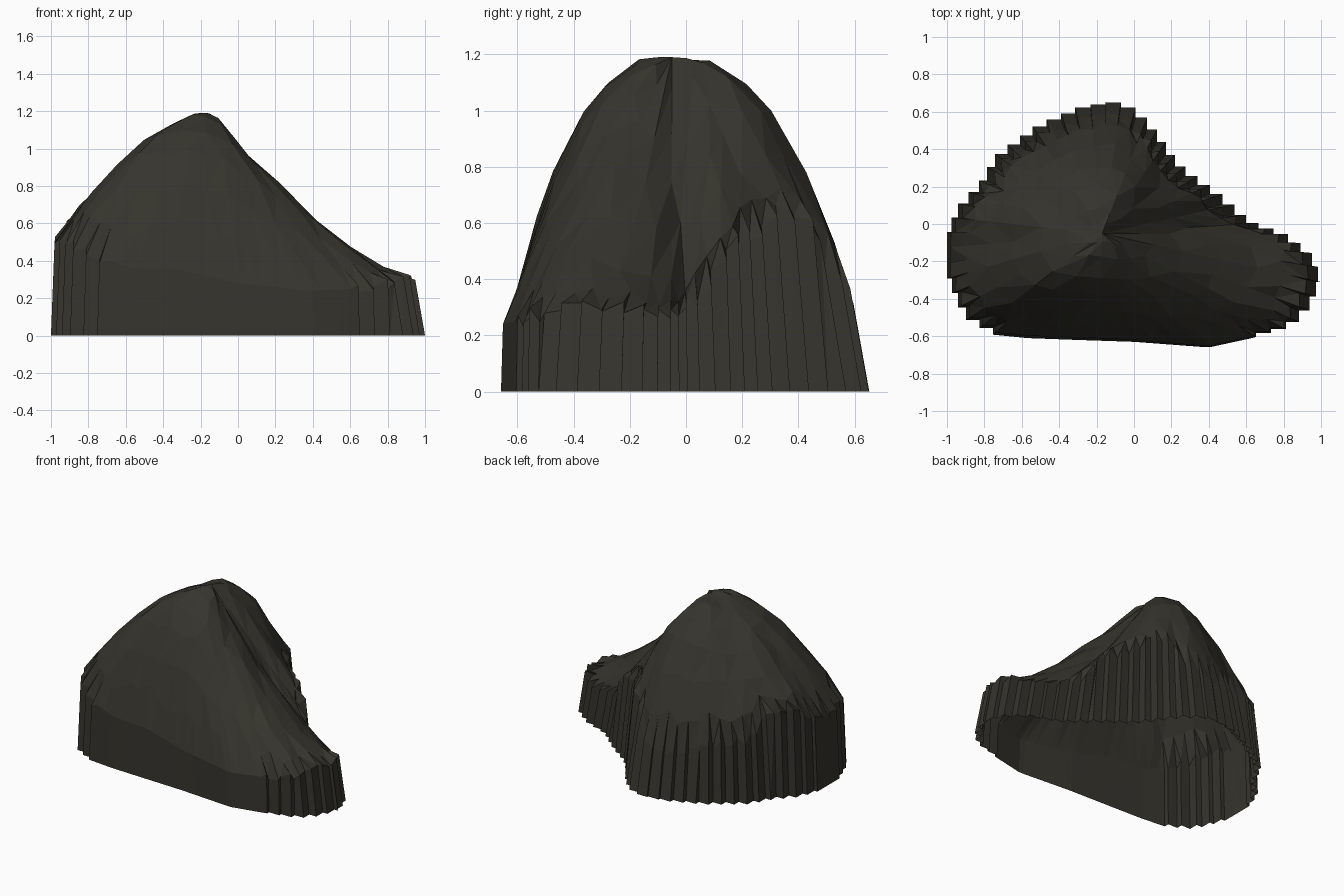
import bpy, bmesh, random
from mathutils import Vector

random.seed(7)
old = bpy.data.objects.get("Cube")
if old:
    bpy.data.objects.remove(old, do_unlink=True)

# Base outline, counter-clockwise: x, y, wall height, dome bulge
OUTLINE = [
    (1.0, -.31, .31, .7), (.97, -.17, .31, .7), (.84, -.06, .29, .72),
    (.63, .02, .31, .85), (.52, .12, .37, 1), (.45, .18, .51, 1.1),
    (.29, .29, .56, 1.35), (.21, .38, .65, 1.7), (.1, .54, .59, 2.3),
    (.02, .62, .42, 2.6), (-.1, .66, .33, 2.6), (-.3, .63, .31, 2.5),
    (-.53, .53, .37, 2.2), (-.75, .37, .43, 1.9), (-.83, .23, .57, 1.7),
    (-.94, .11, .6, 1.65), (-1, -.02, .5, 1.65), (-1, -.3, .48, 1.7),
    (-.92, -.5, .5, 1.9), (-.77, -.59, .42, 2.2), (-.57, -.61, .36, 2.5),
    (-.3, -.62, .35, 2.7), (0, -.63, .28, 2.3), (.4, -.66, .24, 1.5),
    (.63, -.61, .25, 1.2), (.86, -.55, .28, .9), (.95, -.45, .29, .75),
]
PEAK = Vector((-.17, -.05, 1.19))
COLUMNS = 128


def resample(points, count):
    """Evenly spaced samples along a closed outline."""
    pts = [Vector(p) for p in points]
    pairs = list(zip(pts, pts[1:] + pts[:1]))
    lengths = [(b.xy - a.xy).length for a, b in pairs]
    total, result = sum(lengths), []
    for i in range(count):
        d, k = total * i / count, 0
        while d > lengths[k]:
            d -= lengths[k]
            k += 1
        a, b = pairs[k]
        result.append(a.lerp(b, d / lengths[k]))
    return result


def rise(s, bulge):
    """Convex above a bulge of one, concave below it."""
    return 1 - (1 - s) ** bulge if bulge > 1 else s ** (1 / bulge)


def wall_slope(x, y):
    """How far the wall leans in per unit of height."""
    if x < -.85 or y < -.53:
        return .04
    return .18 if x > .5 or y > .55 else .1


def bridge(bm, outer, inner):
    """Join two rings; the inner one may have half as many points."""
    n, m = len(outer), len(inner)
    for j in range(m):
        a, b = inner[j], inner[(j + 1) % m]
        if n == m:
            q, r = outer[j], outer[(j + 1) % n]
            bm.faces.new((q, r, b))
            bm.faces.new((q, b, a))
        else:
            q, r, s = (outer[(2 * j + k) % n] for k in range(3))
            bm.faces.new((q, r, a))
            bm.faces.new((r, b, a))
            bm.faces.new((r, s, b))


bm = bmesh.new()
columns = resample(OUTLINE, COLUMNS)
base, rim, rim_data = [], [], []

# Ribbed wall: stair-stepped in plan, except on the smooth front
for i, c in enumerate(columns):
    x, y, height, bulge = c
    smooth_front = y < -.57 and -.75 < x < .65
    foot = c.xy
    if i % 2 and not smooth_front:
        a, b = columns[i - 1], columns[(i + 1) % COLUMNS]
        corners = (Vector((a.x, b.y)), Vector((b.x, a.y)))
        foot = min(corners, key=lambda p: (p - PEAK.xy).length)
    z = height + (0 if smooth_front else random.uniform(-.035, .035))
    top = foot + (PEAK.xy - foot).normalized() * wall_slope(x, y) * z
    base.append(bm.verts.new((*foot, 0)))
    rim.append(bm.verts.new((*top, z)))
    rim_data.append((top, z, bulge))
bridge(bm, base, rim)

# Dome: rings closing on the peak with ever larger facets
previous = rim
for t, step in ((.11, 2), (.25, 4), (.42, 4), (.6, 8), (.77, 8), (.91, 8)):
    ring = []
    for i in range(0, COLUMNS, step):
        near = [rim_data[(i + k) % COLUMNS] for k in range(-3, 4)]
        z = sum(r[1] for r in near) / len(near)
        bulge = sum(r[2] for r in near) / len(near)
        s = t + random.uniform(-.025, .025)
        spot = rim_data[i][0].lerp(PEAK.xy, s)
        h = z + (PEAK.z - z) * rise(s, bulge) + random.uniform(-.012, .012)
        ring.append(bm.verts.new((*spot, min(h, PEAK.z))))
    bridge(bm, previous, ring)
    previous = ring
peak = bm.verts.new(PEAK)
for a, b in zip(previous, previous[1:] + previous[:1]):
    bm.faces.new((a, b, peak))

bmesh.ops.recalc_face_normals(bm, faces=bm.faces)
mesh = bpy.data.meshes.new("boulder")
bm.to_mesh(mesh)
bm.free()
boulder = bpy.data.objects.new("boulder", mesh)
bpy.context.collection.objects.link(boulder)

# Dark stone
stone = bpy.data.materials.new("dark_stone")
stone.use_nodes = True
colour = (.036, .034, .026, 1)
stone.diffuse_color = colour
stone.node_tree.nodes["Principled BSDF"].inputs["Base Color"].default_value = colour
mesh.materials.append(stone)
